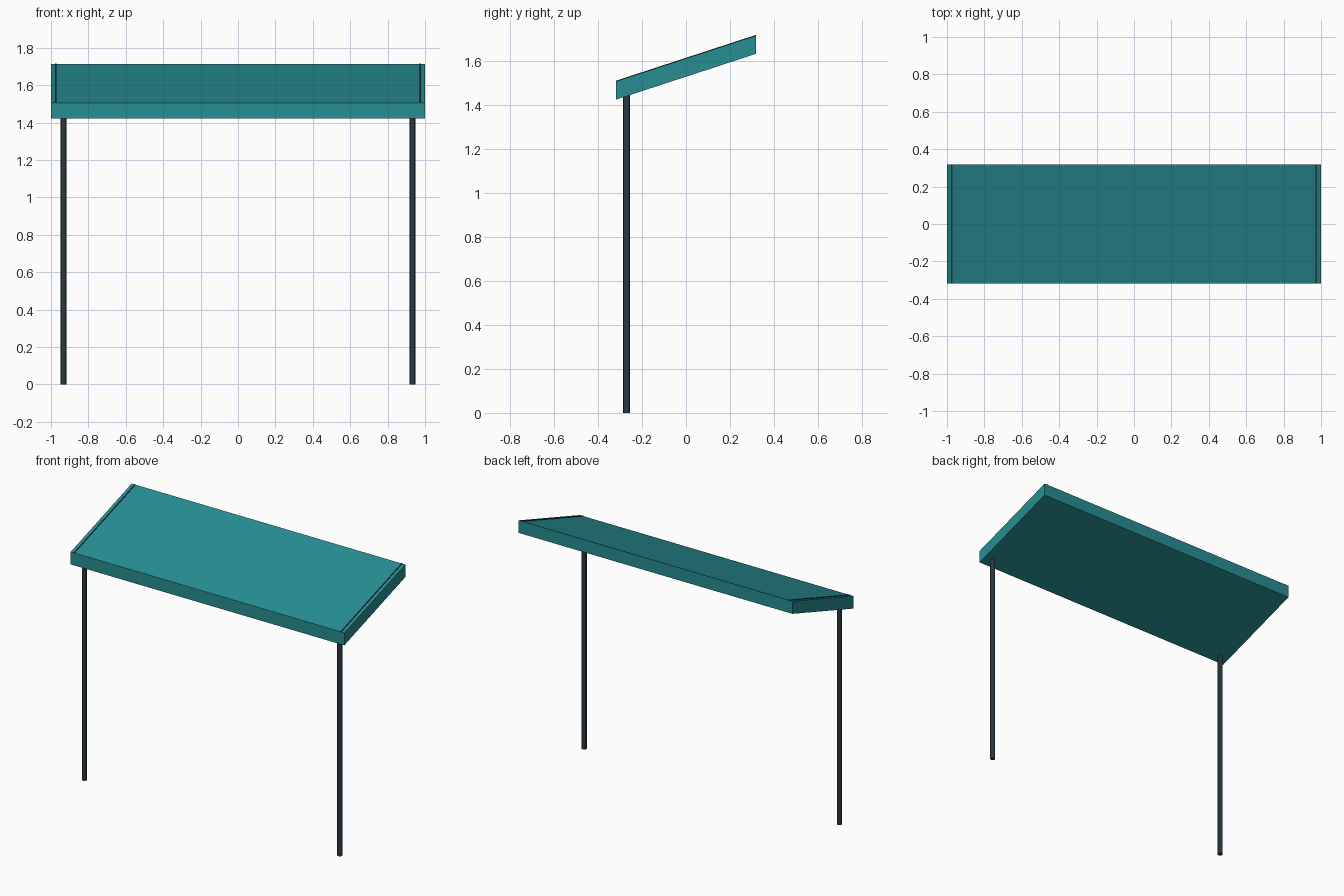
import bpy, bmesh

if "Cube" in bpy.data.objects:
    bpy.data.objects.remove(bpy.data.objects["Cube"])


def material(name, color):
    m = bpy.data.materials.new(name)
    m.diffuse_color = (*color, 1)
    m.use_nodes = True
    m.node_tree.nodes["Principled BSDF"].inputs["Base Color"].default_value = m.diffuse_color
    return m


TEAL = material("teal_panel", (0.02, 0.27, 0.29))
DARK = material("dark_metal", (0.024, 0.042, 0.055))


def sloped_slab(name, x0, x1, profile, mat):
    """Extrude a closed (y, z) side profile along x."""
    bm = bmesh.new()
    face = bm.faces.new([bm.verts.new((x0, y, z)) for y, z in profile])
    ext = bmesh.ops.extrude_face_region(bm, geom=[face])
    moved = [g for g in ext["geom"] if isinstance(g, bmesh.types.BMVert)]
    bmesh.ops.translate(bm, verts=moved, vec=(x1 - x0, 0, 0))
    bmesh.ops.recalc_face_normals(bm, faces=bm.faces)
    mesh = bpy.data.meshes.new(name)
    bm.to_mesh(mesh)
    bm.free()
    mesh.materials.append(mat)
    obj = bpy.data.objects.new(name, mesh)
    bpy.context.collection.objects.link(obj)
    return obj


# Roof panel: rises towards the back, with upright front and back edges
HALF, LOW, HIGH, THICK = 0.318, 1.506, 1.714, 0.083
sloped_slab("roof_panel", -1, 1,
            [(-HALF, LOW - THICK), (HALF, HIGH - THICK), (HALF, HIGH), (-HALF, LOW)], TEAL)

for side, label in ((-1, "left"), (1, "right")):
    # Thin trim strip lying along each end of the roof
    sloped_slab(f"{label}_trim_strip", side * 0.975 - 0.004, side * 0.975 + 0.004,
                [(-HALF, LOW - 0.003), (HALF, HIGH - 0.003),
                 (HALF, HIGH + 0.003), (-HALF, LOW + 0.003)], DARK)

    # Slim post under the low front edge
    top = 1.445
    bpy.ops.mesh.primitive_cylinder_add(vertices=12, radius=0.016, depth=top,
                                        location=(side * 0.933, -0.27, top / 2))
    post = bpy.context.object
    post.name = f"{label}_post"
    post.data.materials.append(DARK)
    bpy.ops.object.shade_smooth_by_angle()
